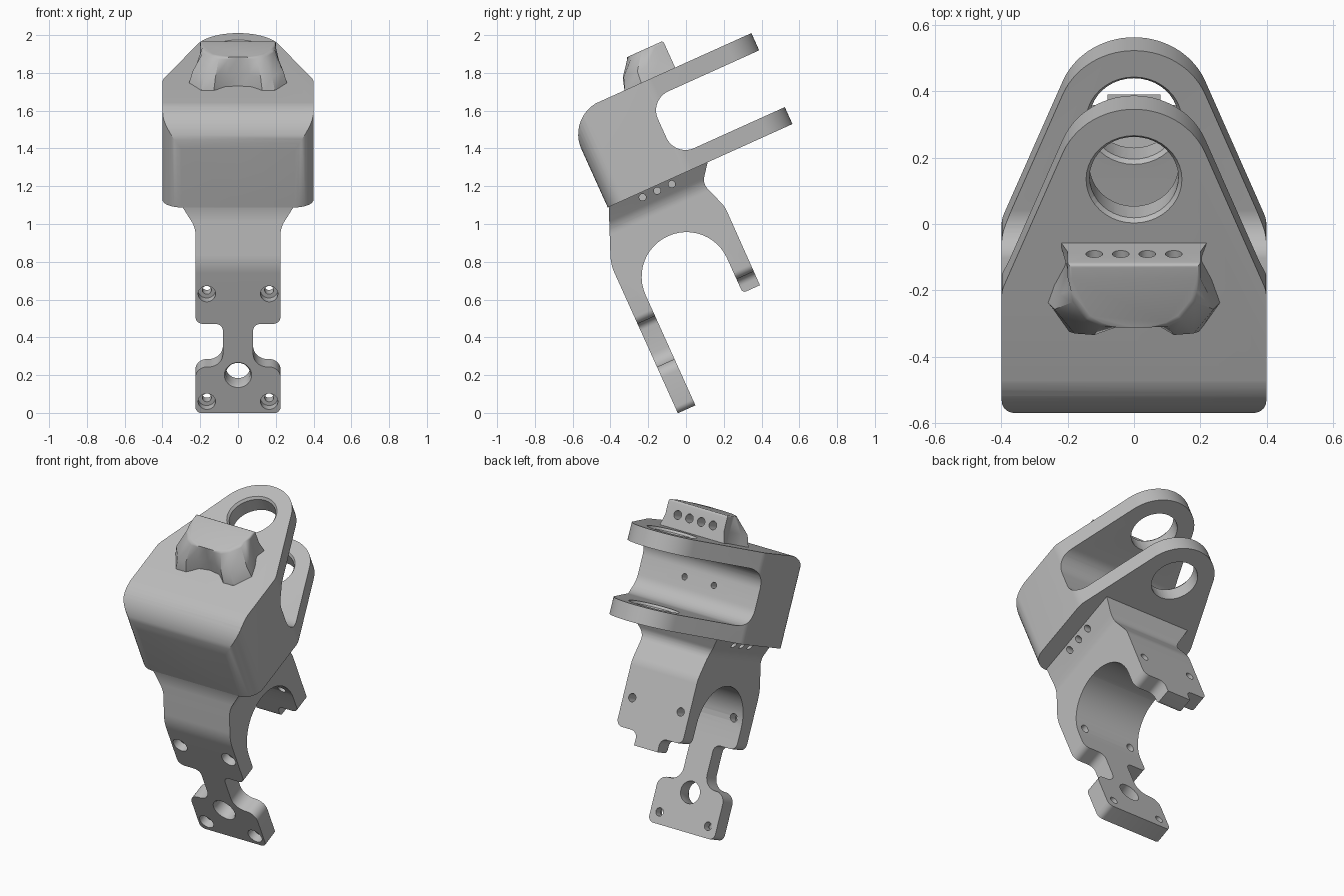
import bpy, bmesh, math
from mathutils import Matrix, Vector

if "Cube" in bpy.data.objects:
    bpy.data.objects.remove(bpy.data.objects["Cube"])

TILT = Matrix.Rotation(math.radians(24.3), 4, 'X')

grey = bpy.data.materials.new("plain grey")
grey.use_nodes = True
grey.diffuse_color = (0.5, 0.5, 0.5, 1)
grey.node_tree.nodes["Principled BSDF"].inputs["Base Color"].default_value = (0.5, 0.5, 0.5, 1)

# Axis order for (profile a, profile b, depth) -> (x, y, z)
PLAN = lambda a, b, d: (a, b, d)
SIDE = lambda a, b, d: (d, a, b)
FRONT = lambda a, b, d: (a, d, b)


def rounded(points, steps=8):
    """Outline from (a, b, corner radius) points."""
    out = []
    for i, (a, b, r) in enumerate(points):
        p = Vector((a, b))
        if r == 0:
            out.append(p)
            continue
        d0 = (Vector(points[i - 1][:2]) - p).normalized()
        d1 = (Vector(points[(i + 1) % len(points)][:2]) - p).normalized()
        half = math.acos(max(-1, min(1, d0.dot(d1)))) / 2
        centre = p + (d0 + d1).normalized() * r / math.sin(half)
        start = p + d0 * r / math.tan(half) - centre
        end = p + d1 * r / math.tan(half) - centre
        sweep = math.pi - 2 * half
        for k in range(steps + 1):
            w0 = math.sin(sweep * (1 - k / steps)) / math.sin(sweep)
            w1 = math.sin(sweep * k / steps) / math.sin(sweep)
            out.append(centre + start * w0 + end * w1)
    return out


def mirrored(half):
    """Close a right-hand half outline across the centre line."""
    return half + [(-p[0], p[1]) for p in reversed(half) if abs(p[0]) > 1e-5]


def finish(name, bm):
    bmesh.ops.recalc_face_normals(bm, faces=bm.faces)
    mesh = bpy.data.meshes.new(name)
    bm.to_mesh(mesh)
    bm.free()
    mesh.materials.append(grey)
    obj = bpy.data.objects.new(name, mesh)
    bpy.context.collection.objects.link(obj)
    return obj


def loft(name, rings, round_top=0):
    bm = bmesh.new()
    loops = [[bm.verts.new(p) for p in ring] for ring in rings]
    n = len(loops[0])
    for low, high in zip(loops, loops[1:]):
        for i in range(n):
            bm.faces.new((low[i], low[(i + 1) % n], high[(i + 1) % n], high[i]))
    bm.faces.new(loops[0])
    top = bm.faces.new(loops[-1])
    if round_top:
        bmesh.ops.bevel(bm, geom=list(top.edges), offset=round_top, segments=5,
                        profile=0.5, affect='EDGES', clamp_overlap=True)
    return finish(name, bm)


def prism(name, outline, axes, d0, d1, round_top=0):
    return loft(name, [[axes(p[0], p[1], d) for p in outline] for d in (d0, d1)], round_top)


def rod(axes, a, b, d0, d1, r0, r1=None):
    """Round cutter, optionally tapered for countersinks."""
    ring = lambda r, d: [axes(a + r * math.cos(t), b + r * math.sin(t), d)
                         for t in (math.tau * i / 40 for i in range(40))]
    return loft("cutter", [ring(r0, d0), ring(r0 if r1 is None else r1, d1)])


def combine(obj, other, operation='DIFFERENCE'):
    mod = obj.modifiers.new("cut", 'BOOLEAN')
    mod.operation, mod.solver, mod.object = operation, 'EXACT', other
    bpy.context.view_layer.objects.active = obj
    bpy.ops.object.modifier_apply(modifier=mod.name)
    bpy.data.objects.remove(other)


# Fork block: tapered plan shape crossed with a slotted side profile
HOLE, TIP, TOP = 0.911, 0.232, 1.69
arc = [(TIP * math.cos(t), HOLE + TIP * math.sin(t))
       for t in (math.radians(23 + 67 * i / 14) for i in range(15))]
half = rounded([(0, 0.07, 0), (0.4, 0.07, 0.1), (0.4, 0.54, 0.12), (*arc[0], 0)])
plan = mirrored([(p.x, p.y) for p in half] + arc[1:-1] + [(0, HOLE + TIP)])
fork = prism("fork_block", plan, PLAN, 1.162, TOP, 0.035)
slotted = rounded([(0.0, 1.1, 0), (1.3, 1.1, 0), (1.3, 1.26, 0), (0.505, 1.26, 0.11),
                   (0.505, 1.59, 0.11), (1.3, 1.59, 0), (1.3, 1.8, 0), (1.2, TOP + 0.001, 0),
                   (0.07, TOP + 0.001, 0.19), (0.07, 1.2, 0)], 12)
combine(fork, prism("cutter", slotted, SIDE, -0.6, 0.6), 'INTERSECT')
combine(fork, rod(PLAN, 0, HOLE, 1.0, 1.8, 0.134))
for low, high in ((TOP - 0.02, TOP + 0.01), (1.24, 1.27)):
    combine(fork, rod(PLAN, 0, HOLE, low, high, 0.13, 0.152))
for x in (-0.1, 0.1):
    combine(fork, rod(FRONT, x, 1.43, 0.4, 0.56, 0.018))

# Neck and clamp arms: arched side profile crossed with the front outline
side = rounded([(0.075, 1.2, 0), (0.075, 1.16, 0), (0.03, 1.05, 0.2), (-0.04, 0.88, 0.25),
                (-0.04, 0.016, 0), (0.062, 0.016, 0), (0.062, 0.892, 0.235),
                (0.535, 0.892, 0.235), (0.535, 0.455, 0.02), (0.635, 0.455, 0),
                (0.637, 0.91, 0.15), (0.58, 1.07, 0.07), (0.66, 1.175, 0), (0.66, 1.2, 0)], 12)
arms = prism("neck_and_arms", side, SIDE, -0.5, 0.5)
outline = rounded([(0, 0, 0), (0, 0.016, 0), (0.225, 0.016, 0.035), (0.225, 0.285, 0.06),
                   (0.08, 0.285, 0.075), (0.08, 0.535, 0.04), (0.225, 0.535, 0.04),
                   (0.225, 1.06, 0.12), (0.3, 1.17, 0), (0.3, 1.3, 0), (0, 1.3, 0)])
outline = mirrored([(p.x, p.y) for p in outline[1:]])
combine(arms, prism("cutter", outline, FRONT, -0.3, 0.9), 'INTERSECT')
combine(arms, rod(FRONT, 0, 0.238, -0.2, 0.2, 0.064))
combine(arms, rod(FRONT, 0, 0.238, -0.05, -0.025, 0.078, 0.064))
for x in (-0.165, 0.165):
    for v in (0.084, 0.709):
        combine(arms, rod(FRONT, x, v, -0.2, 0.8, 0.024))
        combine(arms, rod(FRONT, x, v, -0.1, 0.01, 0.046))
for sign in (-1, 1):
    for i in range(3):
        combine(arms, rod(SIDE, 0.26 + 0.085 * i, 1.135, sign * 0.15, sign * 0.5, 0.018))

# Top knob: flared foot with a hollow front, cable holes in its back
foot = [(0, 0.46), (0.07, 0.45), (0.13, 0.4), (0.2, 0.4), (0.265, 0.5),
        (0.245, 0.56), (0.205, 0.64), (0.225, 0.7)]
middle = [(0, 0.475), (0.06, 0.465), (0.12, 0.425), (0.18, 0.43), (0.24, 0.51),
          (0.225, 0.56), (0.2, 0.64), (0.2, 0.7)]
crown = [(0, 0.49), (0.05, 0.49), (0.1, 0.495), (0.14, 0.52), (0.18, 0.575),
         (0.19, 0.61), (0.2, 0.65), (0.2, 0.7)]
knob = loft("top_knob", [[(x, u, v) for x, u in mirrored(ring)]
                         for ring, v in ((foot, 1.67), (middle, 1.755), (crown, 1.845))], 0.012)
for i in range(4):
    combine(knob, rod(FRONT, -0.12 + 0.08 * i, 1.77, 0.6, 0.8, 0.025))

# Lean every part and shade rounded faces smoothly
bpy.ops.object.select_all(action='DESELECT')
for part in (fork, arms, knob):
    part.data.transform(TILT)
    part.select_set(True)
bpy.context.view_layer.objects.active = fork
bpy.ops.object.shade_smooth_by_angle(angle=math.radians(32))
